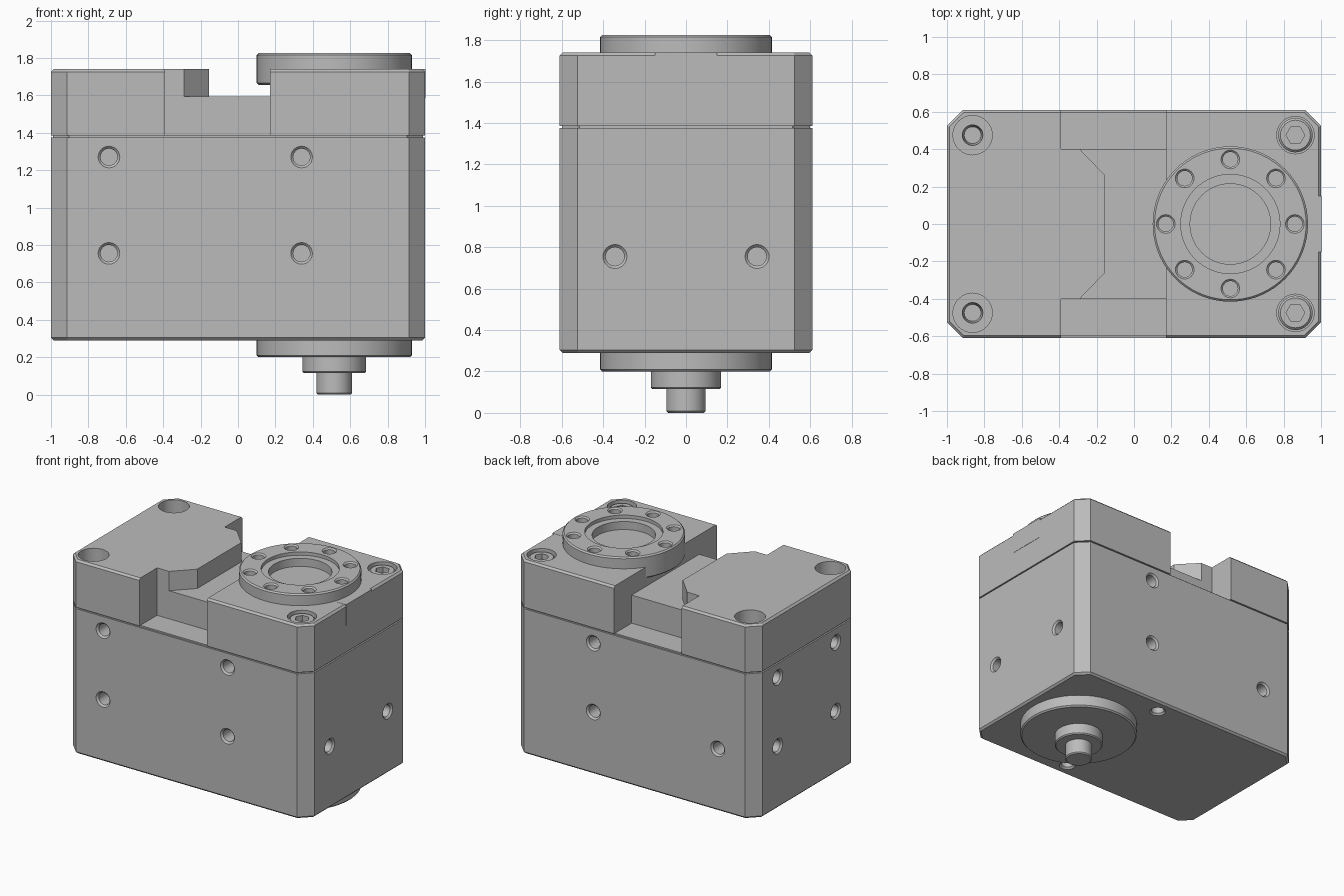
import bpy, bmesh, math
from mathutils import Vector, Matrix

default = bpy.data.objects.get("Cube")
if default:
    bpy.data.objects.remove(default, do_unlink=True)

# Single machined-metal colour
metal = bpy.data.materials.new("machined_grey")
metal.use_nodes = True
GREY = (0.5, 0.5, 0.5, 1)
metal.diffuse_color = GREY
metal.node_tree.nodes["Principled BSDF"].inputs["Base Color"].default_value = GREY

UP, DOWN = Vector((0, 0, 1)), Vector((0, 0, -1))
AXIS_X = 0.515          # shaft axis
CORNER_X, CORNER_Y = 0.863, 0.475
TOP, BOTTOM = 1.74, 0.29


def finish(name, bm):
    bmesh.ops.recalc_face_normals(bm, faces=bm.faces)
    mesh = bpy.data.meshes.new(name)
    bm.to_mesh(mesh)
    bm.free()
    mesh.materials.append(metal)
    obj = bpy.data.objects.new(name, mesh)
    bpy.context.collection.objects.link(obj)
    return obj


def prism(name, outline, z0, z1, chamfer=0, chamfer_z=None):
    """Extrude an outline; optionally chamfer the rim at height chamfer_z."""
    bm = bmesh.new()
    face = bm.faces.new([bm.verts.new((x, y, z0)) for x, y in outline])
    ext = bmesh.ops.extrude_face_region(bm, geom=[face])
    moved = [g for g in ext["geom"] if isinstance(g, bmesh.types.BMVert)]
    bmesh.ops.translate(bm, verts=moved, vec=(0, 0, z1 - z0))
    if chamfer:
        rim = [e for e in bm.edges if all(abs(v.co.z - chamfer_z) < 1e-4 for v in e.verts)]
        bmesh.ops.bevel(bm, geom=rim, offset=chamfer, segments=1, affect='EDGES')
    return finish(name, bm)


def lathe(name, profile, at, axis=UP, sides=48):
    """Revolve (radius, height) points about an axis through a point."""
    bm = bmesh.new()
    verts = [bm.verts.new((r, 0, h)) for r, h in profile]
    edges = [bm.edges.new(pair) for pair in zip(verts, verts[1:])]
    bmesh.ops.spin(bm, geom=verts + edges, cent=(0, 0, 0), axis=(0, 0, 1),
                   angle=math.tau, steps=sides, use_duplicate=False)
    bmesh.ops.remove_doubles(bm, verts=bm.verts, dist=1e-5)
    turn = Vector(axis).to_track_quat('Z', 'Y').to_matrix().to_4x4()
    bm.transform(Matrix.Translation(at) @ turn)
    return finish(name, bm)


def cut(target, cutters):
    """Subtract each cutter, then discard it."""
    bpy.context.view_layer.objects.active = target
    for cutter in cutters:
        mod = target.modifiers.new("cut", 'BOOLEAN')
        mod.operation = 'DIFFERENCE'
        mod.solver = 'EXACT'
        mod.object = cutter
        bpy.ops.object.modifier_apply(modifier=mod.name)
        bpy.data.objects.remove(cutter, do_unlink=True)


def octagon(inset=0):
    x, y, c = 1 - inset, 0.61 - inset, 0.085
    return [(x, c - y), (x, y - c), (x - c, y), (c - x, y),
            (-x, y - c), (-x, c - y), (c - x, -y), (x - c, -y)]


def box(name, x0, x1, y0, y1, z0, z1):
    return prism(name, [(x0, y0), (x1, y0), (x1, y1), (x0, y1)], z0, z1)


def threaded_hole(at, axis, rim=0.058, bore=0.045, depth=0.12):
    over = 0.013
    return lathe("cutter", [(0, over), (rim + over, over), (bore, bore - rim),
                            (bore, -depth), (0, -depth)], at, axis, 24)


def bolt_recess(at, axis):
    return lathe("cutter", [(0, 0.02), (0.105, 0.02), (0.105, -0.2), (0.055, -0.2),
                            (0.045, -0.3), (0, -0.3)], at, axis, 32)


def screw_recess(at, axis):
    return lathe("cutter", [(0, 0.02), (0.1, 0.02), (0.1, -0.06), (0, -0.06)], at, axis, 32)


def flange_holes(z, axis):
    spots = [math.tau * i / 8 for i in range(8)]
    return [threaded_hole((AXIS_X + 0.345 * math.cos(a), 0.345 * math.sin(a), z),
                          axis, 0.05, 0.04, 0.07) for a in spots]


def corners(x):
    return [(x, s * CORNER_Y) for s in (-1, 1)]


# Main body with mounting holes on all sides and underneath
body = prism("main_body", octagon(), BOTTOM, 1.375, 0.014, BOTTOM)
holes = []
for z in (0.755, 1.27):
    for s in (-1, 1):
        holes += [threaded_hole((x, s * 0.61, z), (0, s, 0)) for x in (-0.69, 0.34)]
        holes.append(threaded_hole((-1, s * 0.343, z), (-1, 0, 0)))
        if z < 1:
            holes.append(threaded_hole((1, s * 0.343, z), (1, 0, 0)))
holes += [threaded_hole((0.2, s * 0.5, BOTTOM), DOWN) for s in (-1, 1)]
holes += [bolt_recess((x, y, BOTTOM), DOWN) for x, y in corners(-CORNER_X)]
holes += [screw_recess((x, y, BOTTOM), DOWN) for x, y in corners(CORNER_X)]
cut(body, holes)

# Thin gasket forming the seam line
gasket = prism("seam_gasket", octagon(0.012), 1.37, 1.385)

# Top cover with cross slot and deep side notches
cover = prism("top_cover", octagon(), 1.385, TOP, 0.014, TOP)
L, R = -0.39, 0.17
slot = [(L, -0.7), (R, -0.7), (R, 0.7), (L, 0.7), (L, 0.4), (-0.29, 0.4),
        (-0.155, 0.26), (-0.155, -0.26), (-0.29, -0.4), (L, -0.4)]
openings = [prism("cutter", slot, 1.595, 1.9),
            box("cutter", L, R, 0.4, 0.7, 1.3, 1.9),
            box("cutter", L, R, -0.7, -0.4, 1.3, 1.9)]
openings += [bolt_recess((x, y, TOP), UP) for x, y in corners(-CORNER_X)]
openings += [screw_recess((x, y, TOP), UP) for x, y in corners(CORNER_X)]
cut(cover, openings)

# Flush key plate on the right end
key = box("end_key_plate", 0.92, 1.002, -0.15, 0.15, 1.585, TOP + 0.001)

# Socket-head screws, top and bottom
screws = []
for z, axis, word in ((TOP, UP, "top"), (BOTTOM, DOWN, "bottom")):
    for x, y in corners(CORNER_X):
        screw = lathe(word + "_screw", [(0, -0.015), (0.08, -0.015), (0.092, -0.027),
                                        (0.092, -0.07), (0, -0.07)], (x, y, z), axis, 32)
        cut(screw, [lathe("cutter", [(0, 0.02), (0.05, 0.02), (0.05, -0.055), (0, -0.055)],
                          (x, y, z), axis, 6)])
        screws.append(screw)

# Output flange with stepped bore
upper = lathe("output_flange", [(0, 1.655), (0.405, 1.655), (0.415, 1.665), (0.415, 1.815),
                                (0.405, 1.825), (0.265, 1.825), (0.265, 1.8), (0.215, 1.8),
                                (0.215, 1.735), (0, 1.735)], (AXIS_X, 0, 0), UP, 72)
cut(upper, flange_holes(1.825, UP))

# Lower flange with hub and shaft tip
lower = lathe("lower_flange", [(0, 0.31), (0.415, 0.31), (0.415, 0.21), (0.405, 0.2),
                               (0, 0.2)], (AXIS_X, 0, 0), UP, 72)
cut(lower, flange_holes(0.2, DOWN))
hub = lathe("lower_hub", [(0, 0.21), (0.17, 0.21), (0.17, 0.123), (0.162, 0.115), (0, 0.115)],
            (AXIS_X, 0, 0))
tip = lathe("shaft_tip", [(0, 0.13), (0.095, 0.13), (0.095, 0.008), (0.087, 0), (0, 0)],
            (AXIS_X, 0, 0))

# Smooth the round walls, keep machined edges crisp
bpy.ops.object.select_all(action='DESELECT')
for part in [body, gasket, cover, key, upper, lower, hub, tip] + screws:
    part.select_set(True)
bpy.context.view_layer.objects.active = body
bpy.ops.object.shade_smooth_by_angle(angle=math.radians(25))
